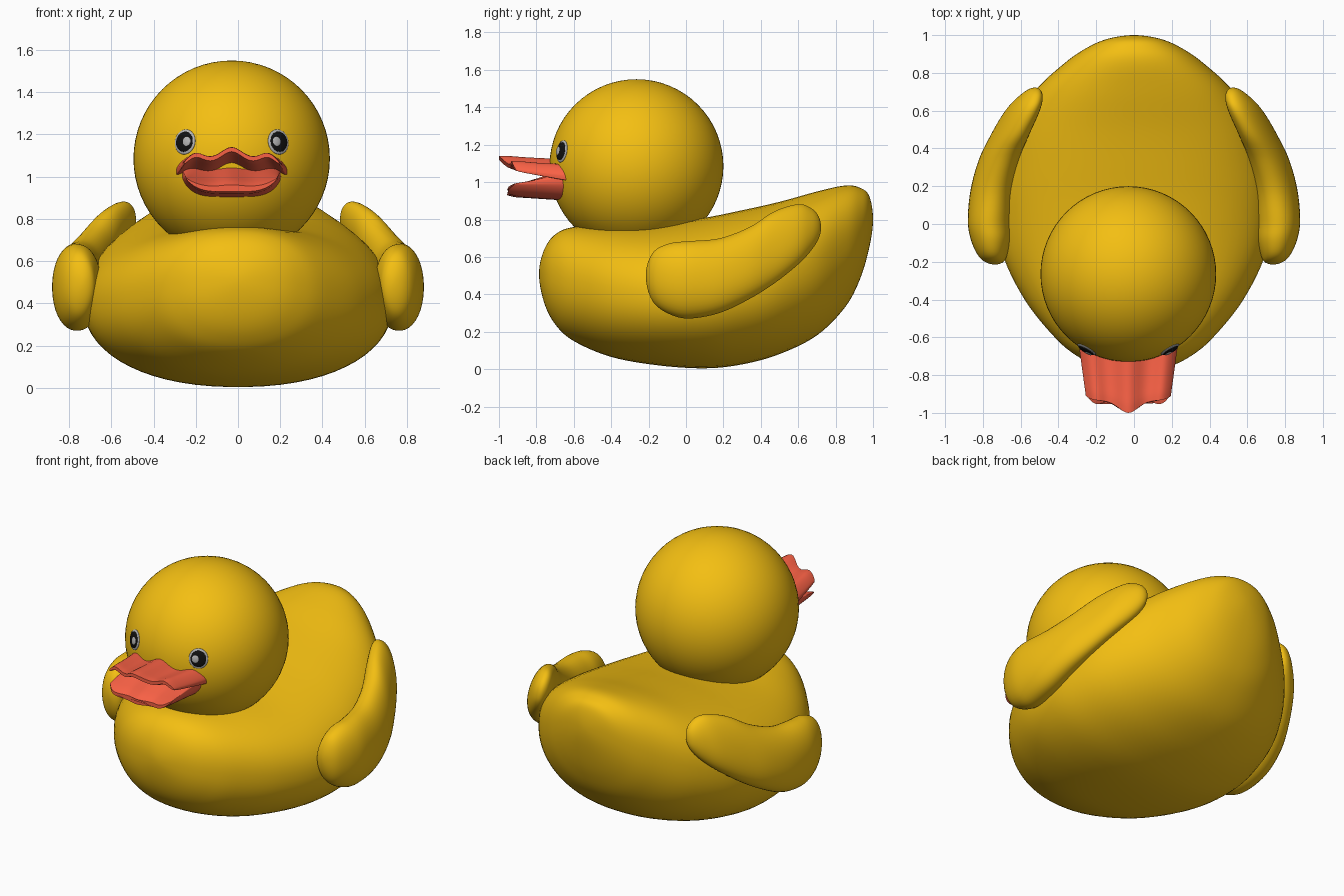
import bpy, bmesh
from math import sin, cos, pi, sqrt, exp
from mathutils import Vector

if "Cube" in bpy.data.objects:
    bpy.data.objects.remove(bpy.data.objects["Cube"])

HEAD = Vector((-0.03, -0.265, 1.085))
R = 0.465


def material(name, rgb):
    m = bpy.data.materials.new(name)
    m.diffuse_color = (*rgb, 1)
    m.use_nodes = True
    m.node_tree.nodes["Principled BSDF"].inputs["Base Color"].default_value = m.diffuse_color
    return m


YELLOW = material("yellow", (0.9, 0.52, 0.006))
ORANGE = material("orange_red", (0.95, 0.12, 0.06))
GREY = material("pale_grey", (0.45, 0.45, 0.45))
BLACK = material("black", (0.005, 0.005, 0.005))


def skin(name, rings, mat, angle=None):
    """Join equal closed rings of points into a capped smooth mesh."""
    bm = bmesh.new()
    vs = [[bm.verts.new(p) for p in ring] for ring in rings]
    n = len(vs[0])
    for a, b in zip(vs, vs[1:]):
        for i in range(n):
            j = (i + 1) % n
            bm.faces.new((a[i], a[j], b[j], b[i]))
    bm.faces.new(vs[0])
    bm.faces.new(vs[-1])
    bmesh.ops.remove_doubles(bm, verts=bm.verts, dist=1e-5)
    bmesh.ops.recalc_face_normals(bm, faces=bm.faces)
    me = bpy.data.meshes.new(name)
    bm.to_mesh(me)
    bm.free()
    ob = bpy.data.objects.new(name, me)
    bpy.context.collection.objects.link(ob)
    me.materials.append(mat)
    me.polygons.foreach_set("use_smooth", [True] * len(me.polygons))
    if angle:
        bpy.ops.object.select_all(action='DESELECT')
        ob.select_set(True)
        bpy.context.view_layer.objects.active = ob
        bpy.ops.object.shade_smooth_by_angle(angle=angle)
    return ob


def flip(r):
    """Mirror a row through its axis so the loft ends are round."""
    return (r[0], r[2], r[1], -r[3], r[4], r[5])


def loft(name, rows, mat, side=1, power=2.2, steps=6, seg=64):
    """Loft ovals along y; row = y, z low, z high, half width, x centre, lean."""
    ext = [flip(rows[1])] + rows + [flip(rows[-2])]
    fine = []
    for i in range(len(rows) - 1):
        a, b, c, d = ext[i:i + 4]
        for k in range(steps):
            t = k / steps
            fine.append([0.5 * (2 * q + (r - p) * t + (2*p - 5*q + 4*r - s) * t*t
                                + (3*q - p - 3*r + s) * t**3)
                         for p, q, r, s in zip(a, b, c, d)])
    fine.append(rows[-1])
    rings = []
    for y, lo, hi, w, xc, lean in fine:
        ring = []
        for k in range(seg):
            a = 2 * pi * (k + 0.5) / seg
            cx, cz = [abs(v) ** (2 / power) * (1 if v > 0 else -1) for v in (cos(a), sin(a))]
            dz = cz * (hi - lo) / 2
            ring.append((side * (xc + w * cx + lean * dz), y, (lo + hi) / 2 + dz))
        rings.append(ring)
    return skin(name, rings, mat)


# body: broad rounded chest rising to an upturned tail
body = [(-.786, .51, .51, 0), (-.76, .36, .635, .17), (-.70, .24, .72, .30),
        (-.60, .15, .76, .42), (-.40, .065, .768, .58), (-.15, .02, .775, .70),
        (.10, .004, .81, .735), (.30, .025, .85, .715), (.50, .08, .895, .655),
        (.70, .18, .95, .53), (.85, .33, .982, .37), (.93, .48, .97, .255),
        (.98, .65, .925, .14), (1.0, .80, .80, 0)]
loft("body", [r + (0, 0) for r in body], YELLOW)

# wings: thick front, narrow raised tip that leans inwards
wing = [(-.215, .50, .50, 0, .735, 0), (-.20, .41, .58, .05, .74, 0),
        (-.16, .34, .64, .08, .75, 0), (-.08, .29, .675, .108, .757, 0),
        (.02, .27, .685, .118, .762, 0), (.18, .30, .70, .112, .752, -.08),
        (.34, .375, .76, .10, .715, -.18), (.475, .46, .845, .088, .655, -.25),
        (.60, .56, .882, .078, .59, -.28), (.67, .635, .86, .06, .55, -.25),
        (.71, .70, .815, .032, .53, -.2), (.722, .755, .755, 0, .525, -.2)]
for side, label in ((1, "left"), (-1, "right")):
    loft(label + "_wing", wing, YELLOW, side, 2.1, 5, 40)


def ball(name, loc, scale, mat, rot=None, seg=32):
    bpy.ops.mesh.primitive_uv_sphere_add(segments=seg, ring_count=seg // 2, radius=1, location=loc)
    ob = bpy.context.object
    ob.name = name
    ob.scale = scale
    if rot:
        ob.rotation_euler = rot
    ob.data.materials.append(mat)
    bpy.ops.object.shade_smooth()
    return ob


# head
ball("head", HEAD, (R, R, R), YELLOW, seg=64)

# eyes: grey rim, black disc and small highlight lying on the head
for side, label in ((1, "left"), (-1, "right")):
    for part, dx, size, lift, mat in (("rim", .222, .060, .000, GREY),
                                      ("pupil", .222, .049, .006, BLACK),
                                      ("highlight", .208, .023, .015, GREY)):
        dx *= side
        dz = .08
        d = Vector((dx, -sqrt(R * R - dx * dx - dz * dz), dz)).normalized()
        ball(f"{label}_eye_{part}", HEAD + d * (R + lift - .003),
             (size * .92, size, .012 if part != "highlight" else .006), mat,
             d.to_track_quat('Z', 'Y').to_euler())


def bill(name, w0, w1, y_root, y_tip, top, bottom, n=40, m=14):
    """Wavy slab running from the head out to the bill tip."""
    rings = []
    for k in range(m + 1):
        t = k / m
        w = w0 + (w1 - w0) * t
        us = [-cos(pi * i / n) for i in range(n + 1)]
        up, down = [], []
        for u in us:
            x = HEAD.x + w * u
            y = y_root + (y_tip(u) - y_root) * t
            hi, lo = top(u, t), bottom(u, t)
            mid, half = (hi + lo) / 2, (hi - lo) / 2
            half *= (.25 + .75 * sqrt(max(0, 1 - u ** 8)))
            half *= 1 - .35 * max(0, t - .9) * 10
            up.append((x, y, mid + half))
            down.append((x, y, mid - half))
        rings.append(up + down[::-1])
    return skin(name, rings, ORANGE, 0.9)


def wave(u):
    return (1.075 + .05 * exp(-(u / .28) ** 2)
            + .025 * exp(-((abs(u) - .75) / .2) ** 2) - .02 * u ** 8)


# upper bill: centre ridge and raised side lobes, pointed in the middle
bill("upper_bill", .265, .225, -.62,
     lambda u: -.935 - .065 * exp(-(u / .32) ** 2) + .025 * u ** 8,
     lambda u, t: wave(u) + .02 * t * t,
     lambda u, t: wave(u) - .065 * (1 - t) - .012)

# lower bill: scoop sloping down towards the open mouth
bill("lower_bill", .235, .215, -.62,
     lambda u: -.945 - .012 * cos(2.5 * pi * u) + .03 * u ** 8,
     lambda u, t: 1.065 - .105 * t + .01 * exp(-(u / .3) ** 2) + .04 * u ** 4 * t,
     lambda u, t: .90 + .022 * t + .06 * u ** 4)
